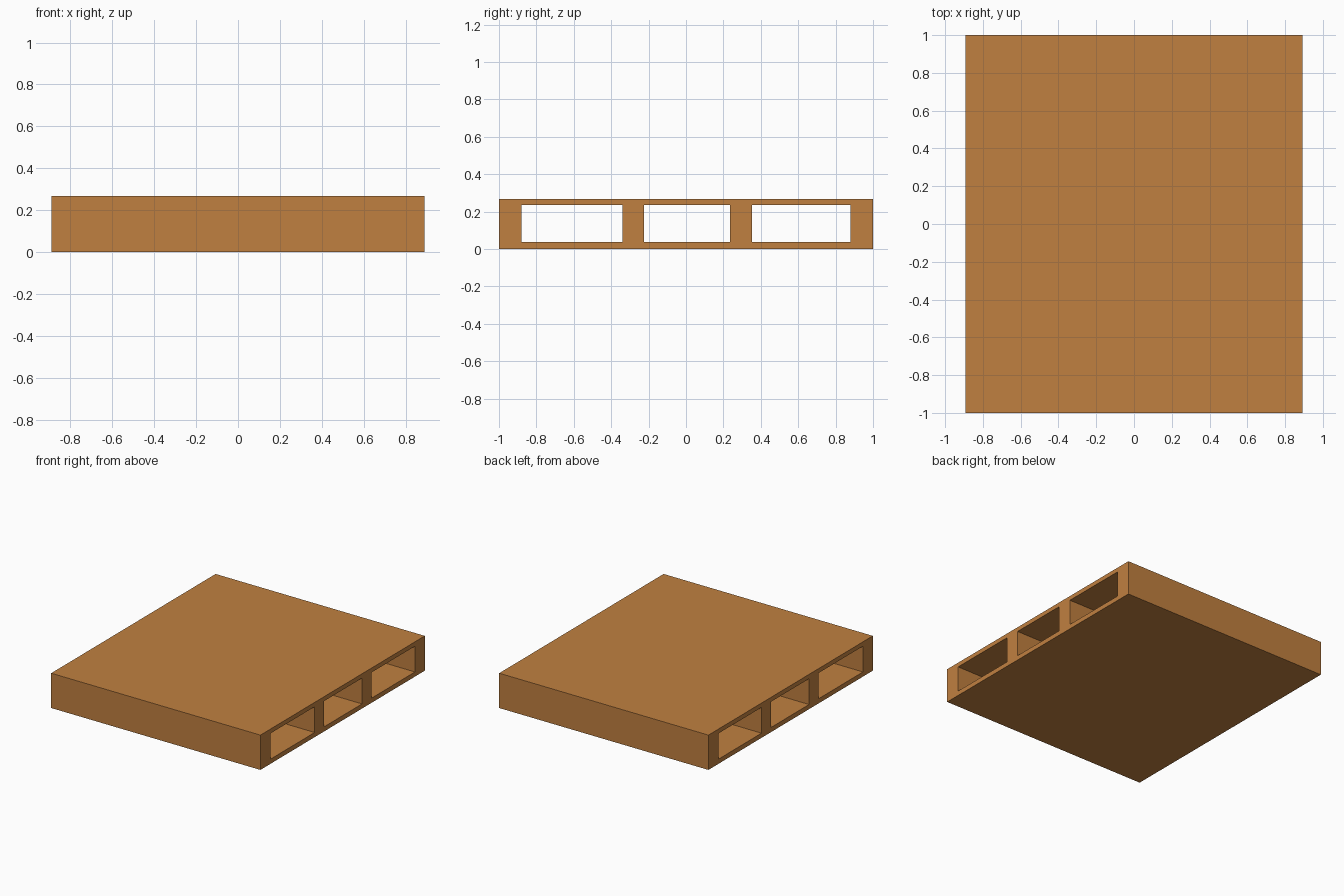
import bpy
import math

if "Cube" in bpy.data.objects:
    bpy.data.objects.remove(bpy.data.objects["Cube"])

HALF_X, HALF_Y, HEIGHT = 0.891, 1.0, 0.268
SLOT_Z = (0.036, 0.234)
SLOTS = [(-0.88, -0.34), (-0.224, 0.236), (0.354, 0.88)]

wood = bpy.data.materials.new("warm wood")
wood.diffuse_color = (0.527, 0.216, 0.051, 1)
wood.use_nodes = True
wood.node_tree.nodes["Principled BSDF"].inputs["Base Color"].default_value = wood.diffuse_color

# Side profile: outer rectangle with three fork openings, extruded along x
curve = bpy.data.curves.new("pallet_profile", 'CURVE')
curve.dimensions = '2D'
curve.fill_mode = 'BOTH'
curve.extrude = HALF_X


def add_rect(y0, y1, z0, z1):
    s = curve.splines.new('POLY')
    s.points.add(3)
    for p, (y, z) in zip(s.points, [(y0, z0), (y1, z0), (y1, z1), (y0, z1)]):
        p.co = (y, z, 0, 1)
    s.use_cyclic_u = True


add_rect(-HALF_Y, HALF_Y, 0, HEIGHT)
for y0, y1 in SLOTS:
    add_rect(y0, y1, *SLOT_Z)

pallet = bpy.data.objects.new("pallet", curve)
bpy.context.collection.objects.link(pallet)
pallet.rotation_euler = (math.pi / 2, 0, math.pi / 2)
curve.materials.append(wood)

# Turn the profile into a flat-shaded mesh
bpy.context.view_layer.objects.active = pallet
pallet.select_set(True)
bpy.ops.object.convert(target='MESH')
pallet = bpy.context.object
pallet.name = "pallet"
bpy.ops.object.mode_set(mode='EDIT')
bpy.ops.mesh.select_all(action='SELECT')
bpy.ops.mesh.remove_doubles(threshold=0.0001)
bpy.ops.mesh.normals_make_consistent(inside=False)
bpy.ops.object.mode_set(mode='OBJECT')
bpy.ops.object.shade_flat()
